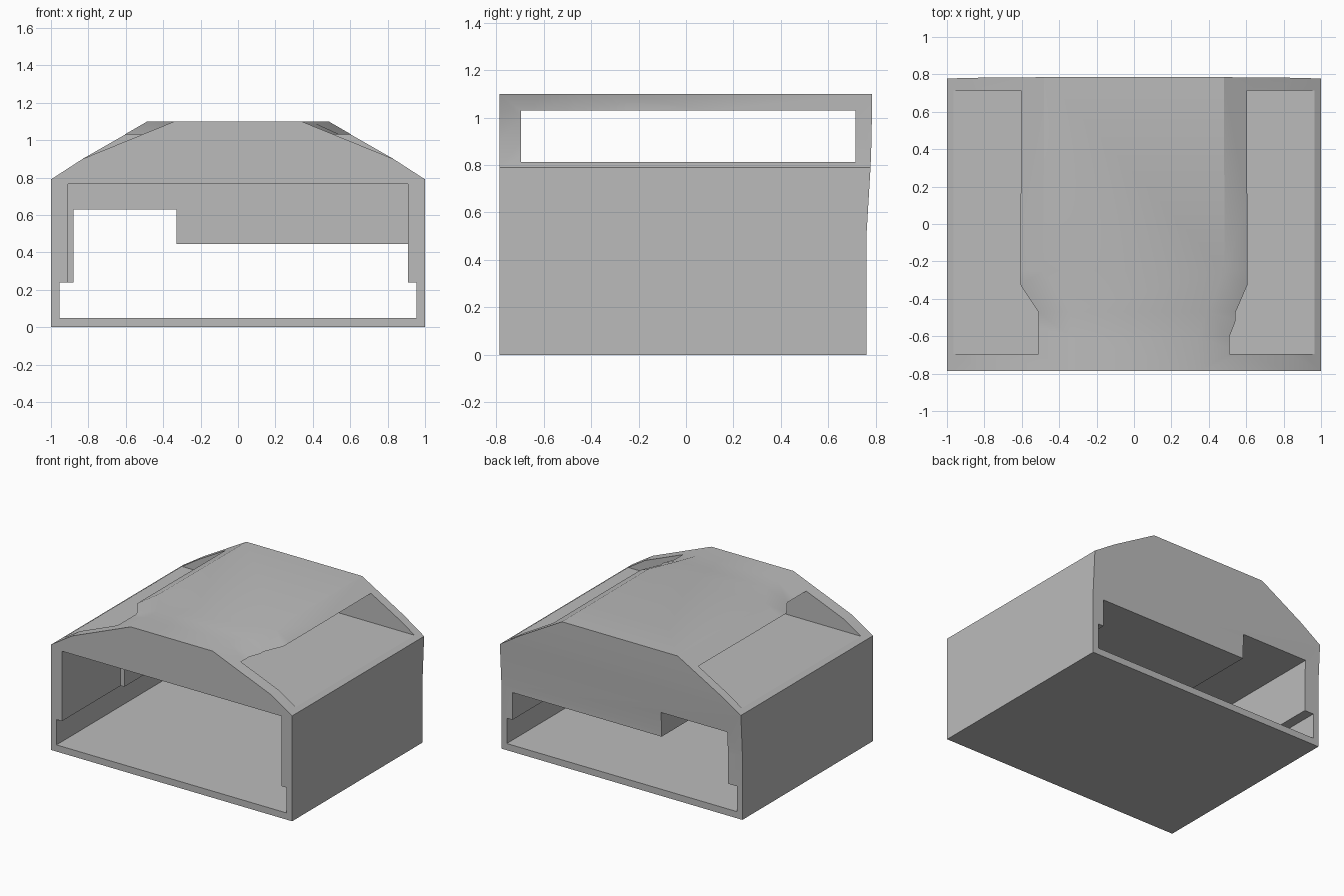
import bpy, bmesh
from mathutils import Vector

cube = bpy.data.objects.get("Cube")
if cube:
    bpy.data.objects.remove(cube, do_unlink=True)

grey = bpy.data.materials.new("plain_grey")
grey.use_nodes = True
grey.diffuse_color = (0.5, 0.5, 0.5, 1)
grey.node_tree.nodes["Principled BSDF"].inputs["Base Color"].default_value = (0.5, 0.5, 0.5, 1)


def add_object(name, bm):
    bmesh.ops.recalc_face_normals(bm, faces=bm.faces)
    mesh = bpy.data.meshes.new(name)
    bm.to_mesh(mesh)
    bm.free()
    mesh.materials.append(grey)
    obj = bpy.data.objects.new(name, mesh)
    bpy.context.collection.objects.link(obj)
    return obj


def section(left, right):
    # Outline from lower left, over the roof, to lower right
    half = [(1, 0), (1, 0.49), (1, 0.79), (0.83, 0.9)]
    return ([(-x, z) for x, z in half] + [(-left, 1.1), (right, 1.1)]
            + half[::-1])


# Housing body: roof ridges spread apart from front to back
stations = [(-0.787, 0.34, 0.34), (-0.6, 0.34, 0.34), (-0.47, 0.34, 0.39),
            (-0.25, 0.485, 0.485), (None, 0.48, 0.48)]
back_y = {0: 0.76, 0.49: 0.76, 0.79: 0.778, 0.9: 0.782, 1.1: 0.785}
bm = bmesh.new()
rings = [[bm.verts.new((x, back_y[z] if y is None else y, z))
          for x, z in section(left, right)] for y, left, right in stations]
n = len(rings[0])
for a, b in zip(rings, rings[1:]):
    for i in range(n):
        j = (i + 1) % n
        bm.faces.new((a[i], a[j], b[j], b[i]))
for ring in (rings[0], rings[-1]):
    for i in range(n // 2 - 1):
        bm.faces.new((ring[i], ring[i + 1], ring[n - 2 - i], ring[n - 1 - i]))
bmesh.ops.triangulate(bm, faces=[f for f in bm.faces if f.normal.length >= 0])
body = add_object("housing_body", bm)
bpy.context.view_layer.objects.active = body
body.select_set(True)


def cut_box(name, low, high):
    low, high = Vector(low), Vector(high)
    bm = bmesh.new()
    bmesh.ops.create_cube(bm, size=1)
    for v in bm.verts:
        v.co = (low + high) / 2 + v.co * (high - low)
    cutter = add_object(name, bm)
    cutter.hide_render = True
    mod = body.modifiers.new(name, 'BOOLEAN')
    mod.operation = 'DIFFERENCE'
    mod.solver = 'EXACT'
    mod.object = cutter
    bpy.ops.object.modifier_apply(modifier=name)
    bpy.data.objects.remove(cutter, do_unlink=True)


# Lower slide channel, front chamber and stepped rear opening
cut_box("lower_channel", (-0.955, -1, 0.05), (0.955, 1, 0.24))
cut_box("front_chamber", (-0.91, -1, 0.15), (0.91, -0.09, 0.765))
cut_box("rear_low_opening", (-0.6, -0.12, 0.16), (0.908, 1, 0.445))
cut_box("rear_tall_opening", (-0.88, -0.14, 0.17), (-0.33, 1, 0.63))
# Wide slot through the roof from side to side
cut_box("roof_slot", (-1.2, -0.695, 0.812), (1.2, 0.715, 1.03))

bpy.ops.object.shade_smooth_by_angle(angle=0.51)
